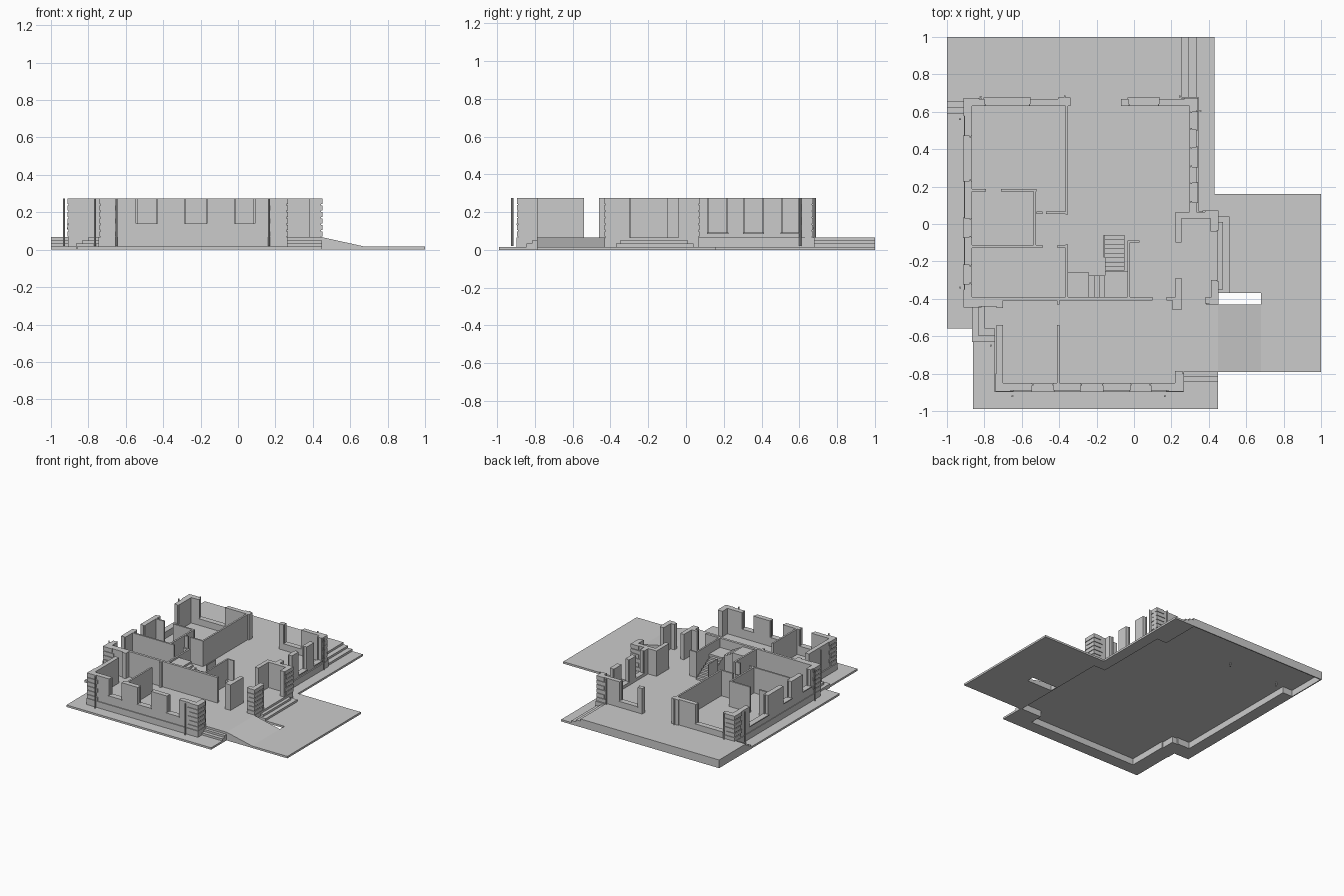
import bpy, bmesh
from mathutils import Vector

if "Cube" in bpy.data.objects:
    bpy.data.objects.remove(bpy.data.objects["Cube"])

LOW, FLOOR, TOP = 0.016, 0.067, 0.275


def finish(name, bm):
    bmesh.ops.recalc_face_normals(bm, faces=bm.faces)
    me = bpy.data.meshes.new(name)
    bm.to_mesh(me)
    bm.free()
    ob = bpy.data.objects.new(name, me)
    bpy.context.collection.objects.link(ob)
    return ob


def boxes(name, items):
    """One object from (x0, x1, y0, y1, z0, z1) blocks."""
    bm = bmesh.new()
    for x0, x1, y0, y1, z0, z1 in items:
        vs = bmesh.ops.create_cube(bm, size=1)['verts']
        for v in vs:
            v.co = Vector((x0 if v.co.x < 0 else x1,
                           y0 if v.co.y < 0 else y1,
                           z0 if v.co.z < 0 else z1))
    return finish(name, bm)


def prism(name, pts, z0, z1, cap=True):
    """Extruded plan outline; without cap it is a thin skirt."""
    bm = bmesh.new()
    lo = [bm.verts.new((x, y, z0)) for x, y in pts]
    hi = [bm.verts.new((x, y, z1)) for x, y in pts]
    n = len(pts)
    for i in range(n):
        j = (i + 1) % n
        bm.faces.new((lo[i], lo[j], hi[j], hi[i]))
    if cap:
        bm.faces.new(lo[::-1])
        bm.faces.new(hi)
    ob = finish(name, bm)
    if not cap:
        m = ob.modifiers.new('thickness', 'SOLIDIFY')
        m.thickness = 0.012
        m.offset = -1
    return ob


def wall(name, axis, a0, a1, c0, c1, gaps=(), out=0):
    """Wall along an axis; gaps are (start, end, sill height or FLOOR)."""
    items, at = [], a0

    def add(s, e, d0, d1, z0, z1):
        items.append((s, e, d0, d1, z0, z1) if axis == 'x' else (d0, d1, s, e, z0, z1))
    for s, e, sill in gaps:
        add(at, s, c0, c1, FLOOR - 0.015, TOP)
        if sill > FLOOR:
            add(s, e, c0, c1, FLOOR - 0.015, sill - 0.008)
            # projecting sill and slim side frames
            add(s - 0.004, e + 0.004, c0 - (0.008 if out < 0 else 0),
                c1 + (0.008 if out > 0 else 0), sill - 0.008, sill)
            mid = (c0 + c1) / 2 - out * 0.01
            for k in (s, e - 0.007):
                add(k, k + 0.007, mid - 0.004, mid + 0.004, sill, TOP)
        at = e
    if a1 > at:
        add(at, a1, c0, c1, FLOOR - 0.015, TOP)
    return boxes(name, items)


# raised floor with terrace and garage apron, open underneath
floor = [(-1, .655), (-.91, .655), (-.91, -.44), (-.80, -.44), (-.80, -.56),
         (-.745, -.56), (-.745, -.897), (.265, -.897), (.265, -.79), (.45, -.79),
         (.45, .07), (.345, .07), (.345, .68), (.255, .68), (.255, 1), (-1, 1)]
prism('floor_slab', floor, 0.052, FLOOR)
prism('foundation_skirt', floor, 0, FLOOR - 0.002, cap=False)

# low ground around the house
boxes('front_ground', [(-.86, .45, -.99, -.895, 0, LOW), (.265, .45, -.895, -.79, 0, LOW),
                       (-.86, -.745, -.895, -.56, 0, LOW)])
boxes('left_ground', [(-1, -.91, -.56, .655, 0, LOW), (-.91, -.80, -.56, -.44, 0, LOW)])
boxes('back_right_ground', [(.345, .43, .16, 1, 0, LOW), (.255, .345, .68, 1, 0, LOW)])
prism('driveway', [(.345, .07), (.45, .07), (.45, -.37), (.68, -.37), (.68, -.79),
                   (1, -.79), (1, .16), (.345, .16)], 0, LOW)

# garage ramp
bm = bmesh.new()
f = bm.faces.new([bm.verts.new((x, -.79, z)) for x, z in
                  [(.45, 0), (.68, 0), (.68, LOW), (.45, FLOOR)]])
ex = bmesh.ops.extrude_face_region(bm, geom=[f])['geom']
bmesh.ops.translate(bm, vec=(0, .36, 0), verts=[v for v in ex if isinstance(v, bmesh.types.BMVert)])
finish('garage_ramp', bm)

# outside steps
h1, h2 = 0.033, 0.05
boxes('terrace_right_steps', [(.255, .295, .68, 1, 0, h2), (.295, .335, .68, 1, 0, h1)])
boxes('terrace_left_steps', [(-1, -.91, .62, .655, 0, h2), (-1, -.91, .588, .62, 0, h1)])
boxes('apron_steps', [(.265, .45, -.815, -.79, 0, h2), (.265, .45, -.845, -.815, 0, h1)])
boxes('porch_steps', [(.45, .475, -.35, .01, 0, h2), (.45, .51, -.37, .04, 0, h1)])
boxes('side_door_steps', [(-.835, -.745, -.595, -.44, 0, h2), (-.865, -.745, -.63, -.44, 0, h1)])

# outer walls
wall('front_wall', 'x', -.735, .26, -.89, -.85,
     [(-.545, -.43, .14), (-.285, -.165, .14), (-.02, .09, .14)], -1)
wall('wing_left_wall', 'y', -.85, -.40, -.735, -.70, [(-.54, -.45, FLOOR)])
wall('wing_right_wall', 'y', -.85, -.785, .22, .26)
wall('left_corner_wall', 'x', -.905, -.70, -.44, -.40)
wall('left_wall', 'y', -.40, .63, -.905, -.865,
     [(-.32, -.22, .14), (-.07, .03, .14), (.23, .47, .12)], -1)
wall('back_wall', 'x', -.905, .34, .63, .667,
     [(-.80, -.555, .12), (-.34, -.07, FLOOR), (-.03, .135, .12)], 1)
wall('right_wall', 'y', .06, .63, .297, .335,
     [(.115, .22, .092), (.305, .41, .092), (.505, .60, .092)], 1)

# porch walls and piers
wall('porch_inner_wall', 'y', -.46, .065, .222, .255, [(-.29, -.10, FLOOR)])
wall('porch_back_wall', 'x', .255, .445, .03, .065)
wall('porch_back_pier', 'y', -.04, .03, .41, .445)
wall('porch_front_pier', 'y', -.425, -.30, .412, .445)
wall('porch_front_return', 'x', .38, .412, -.425, -.392)
wall('garage_jamb', 'y', -.46, -.40, .205, .222)

# inside partitions
t = 0.007
wall('long_partition', 'y', -.39, .63, -.36 - t, -.36 + t, [(-.11, .05, FLOOR)])
wall('cross_wall', 'x', -.70, .222, -.41, -.39, [(.10, .175, FLOOR)])
wall('left_cross_wall', 'x', -.865, -.70, -.41, -.39)
wall('bedroom_partition', 'x', -.865, -.36, -.12 - t, -.12 + t, [(-.49, -.41, FLOOR)])
wall('bath_back_partition', 'x', -.865, -.52, .18 - t, .18 + t, [(-.79, -.71, FLOOR)])
wall('bath_side_partition', 'y', -.12, .18, -.53 - t, -.53 + t)
wall('corridor_partition', 'x', -.52, -.36, .06 - t, .06 + t, [(-.49, -.47, FLOOR)])
wall('wing_partition', 'y', -.85, -.41, -.405 - t, -.405 + t, [(-.54, -.43, FLOOR)])
wall('stair_wall', 'y', -.39, -.10, -.035, -.022)
wall('stair_wall_return', 'x', -.035, .03, -.10, -.088)

# stairs turning towards the left
n = 8
run = [(-.155, -.05, -.25 + 0.001, -.06 - i * .19 / n, FLOOR, FLOOR + (i + 1) * .015)
       for i in range(n)]
run.append((-.155, -.035, -.39, -.25, FLOOR, .20))
run += [(-.24, -.155 - i * .028, -.39, -.275, FLOOR, .215 + i * .015) for i in range(3)]
run.append((-.36, -.24, -.39, -.258, FLOOR, .26))
boxes('stairs', run)
boxes('stair_rail', [(-.162, -.155, -.18, -.06, FLOOR, .22)])

# corner stones: stacked L-shaped courses, alternating lengths
def quoin(name, x, y, sx, sy, lx=.09, ly=.09):
    items, n, p = [], 6, .006
    step = (TOP - FLOOR) / n
    for i in range(n):
        z0, z1 = FLOOR + i * step + .003, FLOOR + (i + 1) * step - .003
        if i == n - 1:
            z1 = TOP
        k = .015 * (i % 2)
        for a, b in ((lx - k, .02), (.02, ly - .015 + k)):
            xs = sorted((x - sx * a, x + sx * p))
            ys = sorted((y - sy * b, y + sy * p))
            items.append((*xs, *ys, z0, z1))
    boxes(name, items)


for nm, x, y, sx, sy, lx, ly in [
        ('front_left', -.735, -.89, -1, -1, .09, .09), ('front_right', .26, -.89, 1, -1, .09, .09),
        ('left_front', -.905, -.44, -1, -1, .09, .09), ('left_back', -.905, .667, -1, 1, .09, .09),
        ('right_back', .335, .667, 1, 1, .08, .06), ('porch_back', .445, .065, 1, 1, .08, .10),
        ('porch_front', .445, -.425, 1, -1, .06, .12)]:
    quoin(nm + '_corner_stones', x, y, sx, sy, lx, ly)
boxes('back_pilaster', [(-.405, -.34, .63, .676, FLOOR, TOP)])

# rain pipes
for i, (x, y) in enumerate([(-.65, -.92), (.165, -.92), (-.93, -.34), (-.93, .56), (-.765, -.65),
                            (-.82, .68), (-.37, .682), (.245, .682), (.355, .605)]):
    bpy.ops.mesh.primitive_cylinder_add(vertices=12, radius=.0055, depth=TOP - .02,
                                        location=(x, y, (TOP + .02) / 2))
    bpy.context.object.name = 'rain_pipe_%d' % (i + 1)
    bpy.ops.object.shade_smooth_by_angle()
